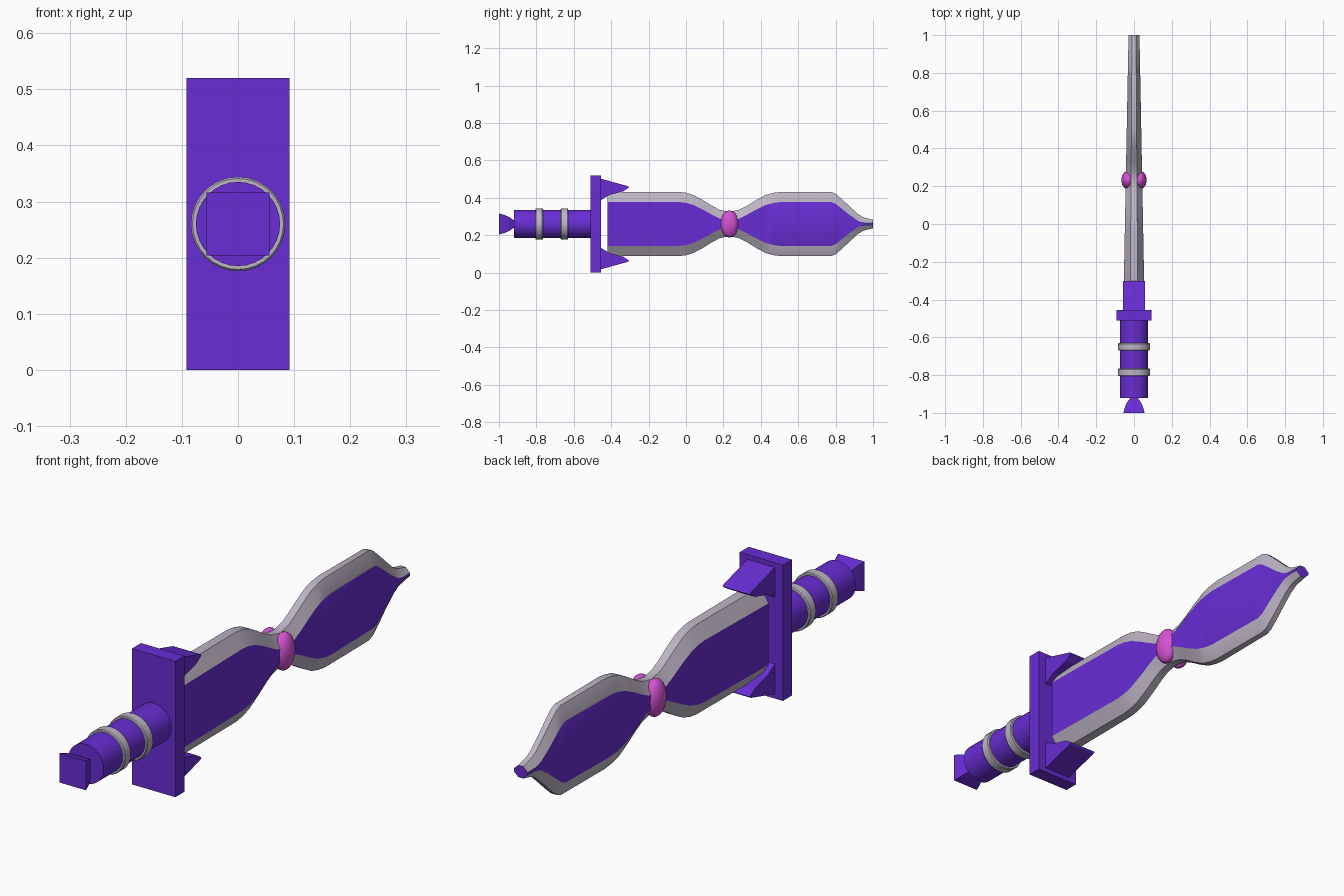
import bpy, bmesh, math
from mathutils import Vector

if "Cube" in bpy.data.objects:
    bpy.data.objects.remove(bpy.data.objects["Cube"])

CZ = 0.26  # height of the sword's long axis


def material(name, rgb):
    m = bpy.data.materials.new(name)
    m.diffuse_color = (*rgb, 1)
    m.use_nodes = True
    m.node_tree.nodes["Principled BSDF"].inputs["Base Color"].default_value = m.diffuse_color
    return m


PURPLE = material("purple", (0.14, 0.026, 0.66))
GREY = material("pale grey", (0.51, 0.46, 0.56))
PINK = material("pink", (0.66, 0.085, 0.64))


def finish(name, bm, mats, smooth=None):
    bmesh.ops.recalc_face_normals(bm, faces=bm.faces)
    me = bpy.data.meshes.new(name)
    bm.to_mesh(me)
    bm.free()
    for m in mats:
        me.materials.append(m)
    ob = bpy.data.objects.new(name, me)
    bpy.context.collection.objects.link(ob)
    if smooth:
        bpy.ops.object.select_all(action='DESELECT')
        bpy.context.view_layer.objects.active = ob
        ob.select_set(True)
        bpy.ops.object.shade_smooth_by_angle(angle=math.radians(smooth))
    return ob


def loft(name, rings, mats, rule=None, smooth=None):
    """Skin equal-length closed rings; rule(side index) picks the material."""
    bm = bmesh.new()
    vs = [[bm.verts.new(p) for p in r] for r in rings]
    n = len(vs[0])
    for a, b in zip(vs, vs[1:]):
        for i in range(n):
            f = bm.faces.new((a[i], a[(i + 1) % n], b[(i + 1) % n], b[i]))
            f.material_index = rule(i) if rule else 0
    bm.faces.new(vs[0])
    bm.faces.new(vs[-1])
    return finish(name, bm, mats, smooth)


def lathe(name, profile, mat, n=32):
    """Round part along y from (y, radius) points."""
    rings = [[(r * math.cos(2 * math.pi * i / n), y, CZ + r * math.sin(2 * math.pi * i / n))
              for i in range(n)] for y, r in profile]
    return loft(name, rings, [mat], smooth=35)


def square(y, h):
    return [(-h, y, CZ - h), (h, y, CZ - h), (h, y, CZ + h), (-h, y, CZ + h)]


# Blade: (y, outer half height, panel half height)
stations = [(-0.42, .172, .118), (-0.04, .172, .118), (0.0, .167, .113), (0.04, .155, .101),
            (0.09, .128, .077), (0.14, .097, .049), (0.18, .076, .029), (0.232, .065, .018),
            (0.284, .076, .029), (0.325, .097, .049), (0.375, .128, .077), (0.425, .155, .101),
            (0.47, .167, .113), (0.51, .172, .118), (0.775, .172, .118), (0.80, .162, .108),
            (0.84, .127, .076), (0.88, .089, .044), (0.92, .053, .017), (0.95, .035, .006),
            (1.0, .023, .005)]


def blade_section(y, outer, inner):
    t = 0.056 - 0.027 * (y + 0.42) / 1.42
    e = 0.36 * t
    return [(x, y, CZ + z) for x, z in
            ((t, -inner), (t, inner), (e, outer), (-e, outer),
             (-t, inner), (-t, -inner), (-e, -outer), (e, -outer))]


# flat side panels are purple, bevelled edges grey
loft("blade", [blade_section(*s) for s in stations], [PURPLE, GREY],
     rule=lambda i: 0 if i in (0, 4) else 1, smooth=25)

# Gem lobes at the blade's waist
for side, label in ((-1, "left"), (1, "right")):
    bm = bmesh.new()
    bmesh.ops.create_uvsphere(bm, u_segments=24, v_segments=14, radius=1)
    for v in bm.verts:
        v.co = Vector((v.co.x * 0.036 + side * 0.031, v.co.y * 0.049 + 0.232,
                       v.co.z * 0.072 + CZ))
    finish("gem_" + label, bm, [PINK], smooth=60)

# Guard plate
loft("guard", [[(x, y, z) for x, z in ((-.092, 0), (.092, 0), (.092, .52), (-.092, .52))]
               for y in (-0.51, -0.455)], [PURPLE])

# Guard prongs, mirrored above and below the axis
prong = [(-0.458, .243), (-0.31, .202), (-0.303, .196), (-0.335, .175), (-0.41, .155), (-0.458, .126)]
for s, label in ((1, "upper"), (-1, "lower")):
    loft("prong_" + label, [[(x, y, CZ + s * z) for y, z in prong] for x in (-0.058, 0.058)], [PURPLE])

# Grip with two bands
lathe("grip", [(-0.92, .075), (-0.505, .075)], PURPLE)
for i, y in enumerate((-0.785, -0.65)):
    lathe("grip_band_%d" % (i + 1),
          [(y - .02, .07), (y - .02, .081), (y - .016, .084), (y + .016, .084),
           (y + .02, .081), (y + .02, .07)], GREY)

# Flared square pommel
loft("pommel", [square(y, h) for y, h in
                ((-1.0, .056), (-0.98, .051), (-0.96, .044), (-0.94, .034), (-0.918, .018))],
     [PURPLE], smooth=30)
